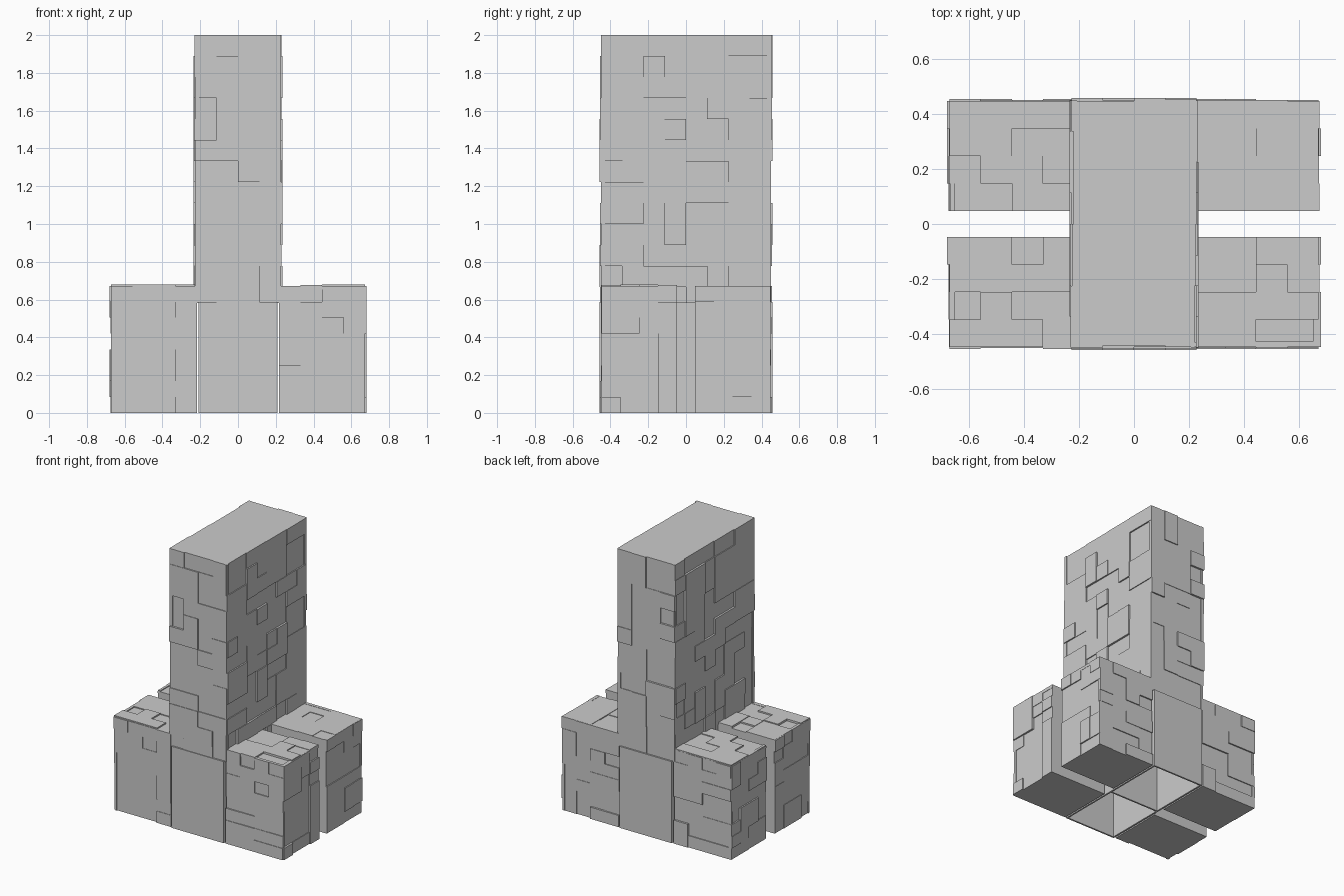
import bpy, bmesh, random
from mathutils import Vector

random.seed(7)
if "Cube" in bpy.data.objects:
    bpy.data.objects.remove(bpy.data.objects["Cube"], do_unlink=True)

stone = bpy.data.materials.new("grey stone")
stone.use_nodes = True
GREY = (0.6, 0.6, 0.6, 1)
stone.diffuse_color = GREY
stone.node_tree.nodes["Principled BSDF"].inputs["Base Color"].default_value = GREY


def add_box(bm, lo, hi):
    lo, hi = Vector(lo), Vector(hi)
    cube = bmesh.ops.create_cube(bm, size=1)
    bmesh.ops.scale(bm, vec=hi - lo, verts=cube["verts"])
    bmesh.ops.translate(bm, vec=(lo + hi) / 2, verts=cube["verts"])


def finish(bm, name):
    mesh = bpy.data.meshes.new(name)
    bm.to_mesh(mesh)
    bm.free()
    mesh.materials.append(stone)
    obj = bpy.data.objects.new(name, mesh)
    bpy.context.scene.collection.objects.link(obj)
    return obj


def spread(a, b, n):
    return [a + (b - a) * i / n for i in range(n + 1)]


def add_tiles(bm, axis, sign, face, u_lines, v_lines):
    """Cover one face with raised slabs of one, two or four grid cells."""
    u_axis, v_axis = [a for a in range(3) if a != axis]
    nu, nv = len(u_lines) - 1, len(v_lines) - 1
    used = set()
    for j in range(nv):
        for i in range(nu):
            if (i, j) in used:
                continue
            w, h = random.choice([(1, 1), (1, 1), (2, 1), (2, 1), (1, 2), (2, 2)])
            w, h = min(w, nu - i), min(h, nv - j)
            cells = {(i + a, j + b) for a in range(w) for b in range(h)}
            if cells & used:
                w, h, cells = 1, 1, {(i, j)}
            used |= cells
            rise = random.choice([0.004, 0.008, 0.011, 0.014, 0.018])
            lo, hi = Vector(), Vector()
            lo[u_axis], hi[u_axis] = u_lines[i], u_lines[i + w]
            lo[v_axis], hi[v_axis] = v_lines[j], v_lines[j + h]
            ends = sorted((face - sign * 0.01, face + sign * rise))
            lo[axis], hi[axis] = ends
            add_box(bm, lo, hi)


# Tall tower with tiles on its four sides and a plain flat top
TX, TY, T0, T1 = 0.217, 0.44, 0.583, 2.0
bm = bmesh.new()
add_box(bm, (-TX, -TY, T0), (TX, TY, T1))
rows = [T0] + spread(0.667, T1, 12)
for s in (-1, 1):
    add_tiles(bm, 0, s, s * TX, spread(-0.45, 0.45, 8), rows)
    add_tiles(bm, 1, s, s * TY, spread(-0.228, 0.228, 4), rows)
finish(bm, "tower")

# Four corner blocks, tiled on the outer sides and the top
X0, X1, Y0, Y1, H = 0.218, 0.662, 0.047, 0.437, 0.662
for sx, side in ((1, "left"), (-1, "right")):
    for sy, end in ((-1, "front"), (1, "back")):
        bm = bmesh.new()
        xs, ys = sorted((sx * X0, sx * X1)), sorted((sy * Y0, sy * Y1))
        add_box(bm, (xs[0], ys[0], 0), (xs[1], ys[1], H))
        xl = spread(*sorted((sx * X0, sx * (X1 + 0.01))), 4)
        yl = spread(*sorted((sy * Y0, sy * (Y1 + 0.01))), 4)
        zl = spread(0, H + 0.01, 8)
        add_tiles(bm, 0, sx, sx * X1, yl, zl)
        add_tiles(bm, 1, sy, sy * Y1, xl, zl)
        add_tiles(bm, 2, 1, H, xl, yl)
        finish(bm, f"{end}_{side}_block")

# Hollow core under the tower: thin walls, open below, with a cross wall
CX, CY, CH, T = 0.208, 0.459, 0.586, 0.012
for s, side in ((1, "left"), (-1, "right")):
    bm = bmesh.new()
    x = sorted((s * CX, s * (CX - T)))
    add_box(bm, (x[0], -CY + T, 0), (x[1], CY - T, CH))
    finish(bm, f"core_{side}_wall")
for y, name in ((-CY, "core_front_wall"), (CY - T, "core_back_wall"),
                (-T / 2, "core_cross_wall")):
    bm = bmesh.new()
    inset = T if name == "core_cross_wall" else 0
    add_box(bm, (-CX + inset, y, 0), (CX - inset, y + T, CH))
    finish(bm, name)
